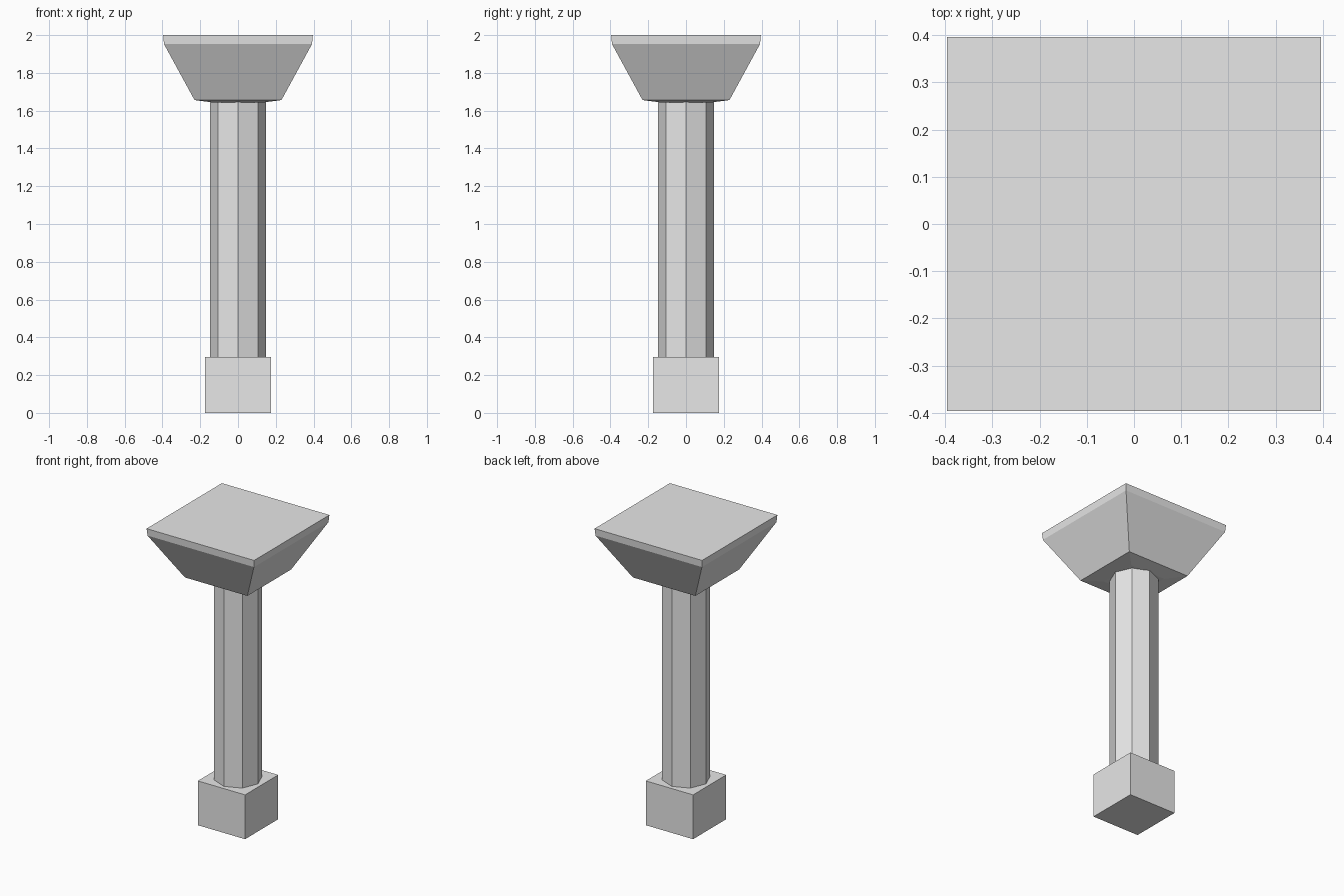
import bpy, bmesh, math

if "Cube" in bpy.data.objects:
    bpy.data.objects.remove(bpy.data.objects["Cube"])

stone = bpy.data.materials.new("grey_stone")
stone.diffuse_color = (0.8, 0.8, 0.8, 1)
stone.use_nodes = True
stone.node_tree.nodes["Principled BSDF"].inputs["Base Color"].default_value = stone.diffuse_color


def lofted(name, sides, turn, rings):
    """Stack regular polygon rings given as (corner radius, z), capped at both ends."""
    bm = bmesh.new()
    loops = []
    for r, z in rings:
        angles = [turn + 2 * math.pi * i / sides for i in range(sides)]
        loops.append([bm.verts.new((r * math.cos(a), r * math.sin(a), z)) for a in angles])
    for low, high in zip(loops, loops[1:]):
        for i in range(sides):
            j = (i + 1) % sides
            bm.faces.new((low[i], low[j], high[j], high[i]))
    bm.faces.new(loops[0][::-1])
    bm.faces.new(loops[-1])
    mesh = bpy.data.meshes.new(name)
    bm.to_mesh(mesh)
    bm.free()
    mesh.materials.append(stone)
    obj = bpy.data.objects.new(name, mesh)
    bpy.context.collection.objects.link(obj)
    return obj


def square(name, rings):
    """Square rings given as (half width, z)."""
    return lofted(name, 4, math.pi / 4, [(h * math.sqrt(2), z) for h, z in rings])


# Square foot block
square("base_block", [(0.174, 0), (0.174, 0.295)])

# Eight-sided shaft with corners on the axes
lofted("column_shaft", 8, 0, [(0.148, 0.295), (0.148, 1.645)])

# Flared capital with a slightly sunken underside and a thin upright rim
square("capital", [(0.13, 1.643), (0.23, 1.656), (0.392, 1.953), (0.396, 2.0)])
